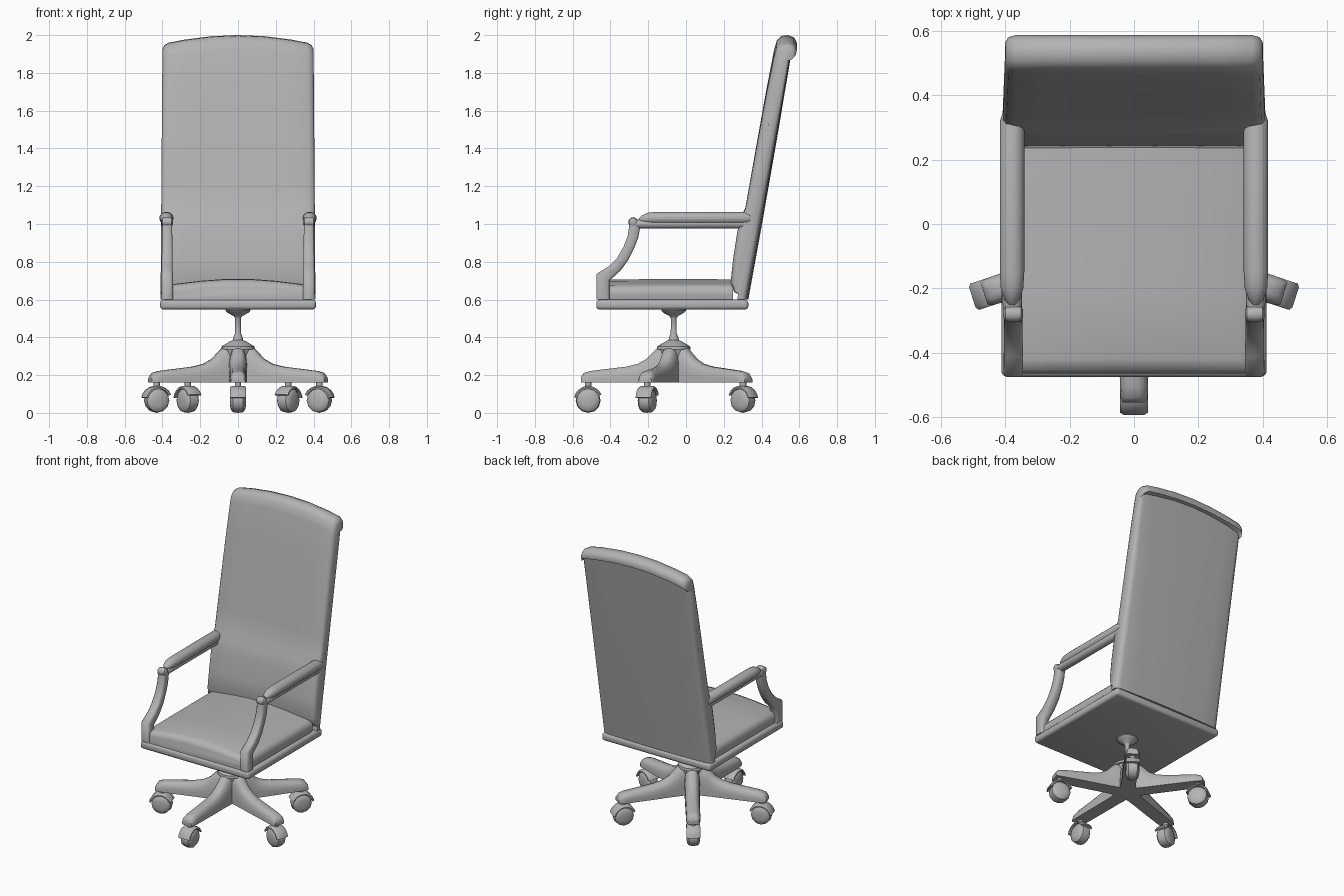
import bpy, bmesh, math
from mathutils import Matrix, Vector

CY = -0.065  # swivel axis position in y

# Dark grey finish shared by all parts
grey = bpy.data.materials.new("dark_grey")
grey.diffuse_color = (0.45, 0.45, 0.45, 1)


def finish(name, bm, matrix=None, angle=40):
    if matrix:
        bm.transform(matrix)
    bmesh.ops.recalc_face_normals(bm, faces=bm.faces)
    me = bpy.data.meshes.new(name)
    bm.to_mesh(me)
    bm.free()
    me.materials.append(grey)
    ob = bpy.data.objects.new(name, me)
    bpy.context.collection.objects.link(ob)
    bpy.ops.object.select_all(action='DESELECT')
    ob.select_set(True)
    bpy.context.view_layer.objects.active = ob
    bpy.ops.object.shade_smooth_by_angle(angle=math.radians(angle))
    return ob


def loft(name, sections, matrix=None, angle=40):
    """Skin a list of equal-length closed sections, capping both ends."""
    bm = bmesh.new()
    rings = [[bm.verts.new(p) for p in s] for s in sections]
    n = len(rings[0])
    for a, b in zip(rings, rings[1:]):
        for i in range(n):
            bm.faces.new((a[i], a[(i + 1) % n], b[(i + 1) % n], b[i]))
    bm.faces.new(rings[0])
    bm.faces.new(rings[-1])
    return finish(name, bm, matrix, angle)


def circle(n, a, b):
    return [(a * math.cos(2 * math.pi * i / n), b * math.sin(2 * math.pi * i / n)) for i in range(n)]


def lathe(name, profile, n=20):
    secs = [[(x, y + CY, z) for x, y in circle(n, r, r)] for r, z in profile]
    return loft(name, secs)


# Seat plate with rounded rim
bm = bmesh.new()
bmesh.ops.create_cube(bm, size=1, matrix=Matrix.Translation((0, -0.0725, 0.573))
                      @ Matrix.Diagonal((0.825, 0.805, 0.052, 1)))
bmesh.ops.bevel(bm, geom=bm.edges[:], offset=0.018, segments=3, profile=0.5, affect='EDGES')
finish("seat_plate", bm)

# Crowned seat cushion
half = [(0.385, 0.0), (0.392, 0.03), (0.388, 0.06), (0.37, 0.078), (0.33, 0.086), (0.2, 0.102), (0.08, 0.111)]
prof = half + [(-x, h) for x, h in reversed(half)]
loft("seat_cushion", [[(x, y, 0.597 + h * s) for x, h in prof] for y, s in
     [(-0.464, 0.62), (-0.454, 0.86), (-0.42, 0.98), (-0.2, 1.0), (0.1, 1.0), (0.25, 0.99)]], angle=60)


# Backrest: side profiles swept across x, arched at the top, tightened at the ends
def back_part(name, profile, hw, bow=0.0):
    secs = []
    for u, k, drop in [(-1, 0.65, 0.025), (-0.975, 0.9, 0.008), (-0.92, 1, 0), (-0.7, 1, 0), (-0.35, 1, 0), (0, 1, 0),
                       (0.35, 1, 0), (0.7, 1, 0), (0.92, 1, 0), (0.975, 0.9, 0.008), (1, 0.65, 0.025)]:
        sec = []
        for y, z in profile:
            t = max(0, (z - 0.6) / 1.4)
            mid = 0.283 + 0.183 * (z - 0.65)
            sec.append((u * (hw - 0.01 * t), mid + (y - mid) * k - bow * u * u,
                        z - (0.048 * u * u + drop) * t ** 2))
        secs.append(sec)
    loft(name, secs, angle=50)


back_part("back_cushion", [(0.285, 0.625), (0.255, 0.64), (0.236, 0.69), (0.25, 0.82), (0.272, 0.96), (0.288, 1.03),
                           (0.314, 1.085), (0.338, 1.22), (0.384, 1.48), (0.427, 1.72), (0.466, 1.92), (0.48, 1.97),
                           (0.505, 1.996), (0.54, 2.0), (0.572, 1.988), (0.587, 1.96), (0.583, 1.938),
                           (0.56, 1.932), (0.53, 1.93), (0.45, 1.5), (0.36, 1.0)], 0.41)
back_part("back_panel", [(0.288, 0.6), (0.33, 0.6), (0.408, 1.03), (0.49, 1.5), (0.564, 1.94),
                         (0.515, 1.94), (0.44, 1.5), (0.36, 1.03)], 0.41, 0.012)

# Armrests, one per side
front_edge = [(-0.475, 0.6), (-0.475, 0.735), (-0.41, 0.775), (-0.365, 0.82), (-0.33, 0.88), (-0.308, 0.94), (-0.298, 1.01)]
rear_edge = [(-0.405, 0.6), (-0.405, 0.7), (-0.345, 0.755), (-0.305, 0.81), (-0.275, 0.87), (-0.252, 0.93), (-0.24, 1.0)]
for side, s in (("left", -1), ("right", 1)):
    secs = []
    for (fy, fz), (ry, rz), w in zip(front_edge, rear_edge, [0.03, 0.03, 0.029, 0.029, 0.028, 0.027, 0.026]):
        sec = []
        for px, q in [(-1, 0.15), (-0.7, 0), (0.7, 0), (1, 0.15), (1, 0.85), (0.7, 1), (-0.7, 1), (-1, 0.85)]:
            sec.append((s * 0.375 + px * w, fy + (ry - fy) * q, fz + (rz - fz) * q))
        secs.append(sec)
    loft(side + "_arm_post", secs, angle=50)
    loft(side + "_arm_rail", [[(s * 0.378 + x * k, y, 1.0 + z * k) for x, z in circle(12, 0.03, 0.025)]
                              for y, k in [(-0.275, 0.8), (-0.25, 1), (0.33, 1), (0.342, 0.8)]])
    loft(side + "_arm_pad", [[(s * 0.379 + x * k, y, zc + z * k) for x, z in circle(14, 0.038, 0.034)]
                             for y, k, zc in [(-0.252, 0.25, 1.02), (-0.235, 0.6, 1.025), (-0.2, 0.92, 1.03),
                                              (-0.15, 1, 1.031), (0.32, 1, 1.031), (0.342, 0.8, 1.031)]])
    # Scrolled end of the armrest
    loft(side + "_arm_scroll", [[(s * 0.375 + x, y - 0.28, z + 1.01) for y, z in circle(12, r, r)]
                                for x, r in [(-0.03, 0.014), (-0.024, 0.023), (0, 0.026), (0.024, 0.023), (0.03, 0.014)]])

# Swivel column and hub
lathe("column", [(0.09, 0.335), (0.087, 0.352), (0.065, 0.365), (0.045, 0.378), (0.028, 0.385), (0.024, 0.402),
                 (0.016, 0.42), (0.015, 0.5), (0.022, 0.512), (0.055, 0.53), (0.066, 0.542), (0.066, 0.556)])
lathe("hub", [(0.06, 0.16), (0.07, 0.3), (0.08, 0.345)])

# Five legs, each with a hooded caster
leg = [(0.0, 0.05, 0.35), (0.065, 0.049, 0.348), (0.09, 0.048, 0.34), (0.115, 0.047, 0.315), (0.145, 0.046, 0.285),
       (0.19, 0.046, 0.26), (0.25, 0.046, 0.245), (0.34, 0.045, 0.234), (0.44, 0.044, 0.222), (0.475, 0.042, 0.212),
       (0.49, 0.036, 0.19)]
for i in range(5):
    m = Matrix.Translation((0, CY, 0)) @ Matrix.Rotation(math.radians(-90 + 72 * i), 4, 'Z')
    n = str(i + 1)
    secs = []
    for r, w, zt in leg:
        h = zt - 0.16
        secs.append([(r, a * w, 0.16 + b * h) for a, b in
                     [(-1, 0), (-1, 0.35), (-0.92, 0.65), (-0.65, 0.92), (-0.3, 1),
                      (0.3, 1), (0.65, 0.92), (0.92, 0.65), (1, 0.35), (1, 0)]])
    loft("leg_" + n, secs, m)
    c = m @ Matrix.Translation((0.453, 0, 0.066))
    loft("caster_stem_" + n, [[(x, y, z) for x, y in circle(10, 0.018, 0.018)] for z in (0.06, 0.1)], c)
    # Rounded wheel
    loft("caster_wheel_" + n, [[(x, t, z) for x, z in circle(12, r, r)] for t, r in
                               [(-0.042, 0.03), (-0.037, 0.05), (-0.027, 0.062), (0, 0.066),
                                (0.027, 0.062), (0.037, 0.05), (0.042, 0.03)]], c)
    # Curved hood over the wheel
    hood = []
    for j in range(9):
        a = math.radians(12 + j * 18)
        ca, sa = math.cos(a), math.sin(a)
        hood.append([(r * ca, t, r * sa) for r, t in
                     [(0.062, -0.043), (0.07, -0.043), (0.077, -0.032), (0.077, 0.032), (0.07, 0.043), (0.062, 0.043)]])
    loft("caster_hood_" + n, hood, c)
    # Short stem from the leg down to the hood
    loft("caster_pin_" + n, [[(x, y, z) for x, y in circle(10, 0.018, 0.018)] for z in (0.07, 0.1)], c)
